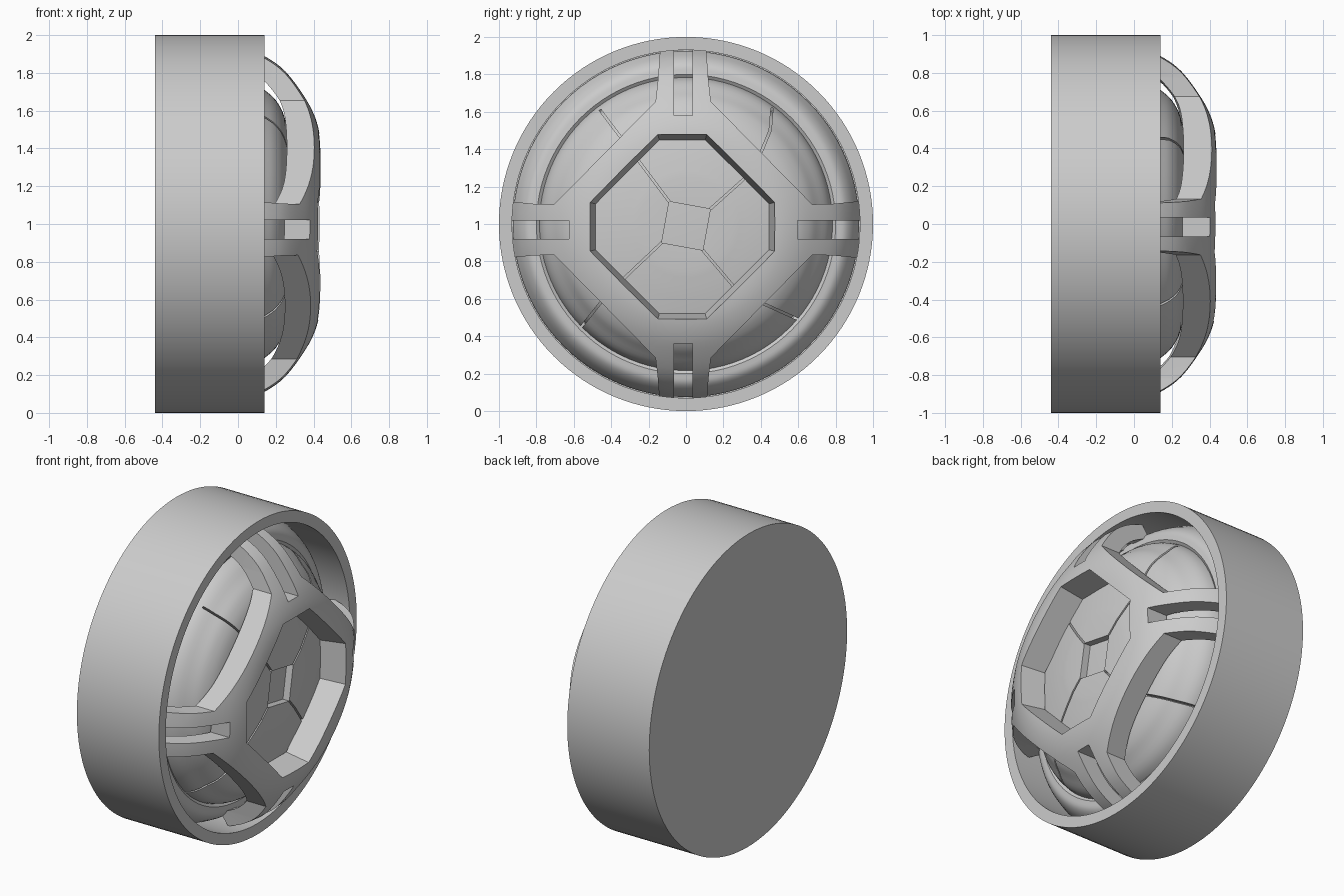
import bpy
import bmesh
import math
from mathutils import Vector

cube = bpy.data.objects.get("Cube")
if cube:
    bpy.data.objects.remove(cube, do_unlink=True)

GREY = (0.6, 0.6, 0.6, 1)
grey = bpy.data.materials.new("plain_grey")
grey.use_nodes = True
grey.diffuse_color = GREY
grey.node_tree.nodes["Principled BSDF"].inputs["Base Color"].default_value = GREY

CENTRE = Vector((0, 0, 1))


def add_object(name, bm):
    bmesh.ops.recalc_face_normals(bm, faces=bm.faces)
    mesh = bpy.data.meshes.new(name)
    bm.to_mesh(mesh)
    bm.free()
    mesh.materials.append(grey)
    ob = bpy.data.objects.new(name, mesh)
    bpy.context.collection.objects.link(ob)
    return ob


def smooth(points, steps=4):
    """Catmull-Rom curve through a few points."""
    pts = [Vector(p) for p in points]
    pts = [2 * pts[0] - pts[1]] + pts + [2 * pts[-1] - pts[-2]]
    out = []
    for a, b, c, d in zip(pts, pts[1:], pts[2:], pts[3:]):
        for i in range(steps):
            t = i / steps
            out.append(0.5 * (2 * b + (c - a) * t + (2 * a - 5 * b + 4 * c - d) * t**2
                              + (3 * b - a - 3 * c + d) * t**3))
    return out + [pts[-2]]


def revolve(name, profile, segments=96):
    """Turn an (x, radius) outline about the x axis."""
    bm = bmesh.new()
    verts = [bm.verts.new((x, 0, 1 + r)) for x, r in profile]
    edges = [bm.edges.new(pair) for pair in zip(verts, verts[1:])]
    if profile[0][1] > 0:
        edges.append(bm.edges.new((verts[-1], verts[0])))
    bmesh.ops.spin(bm, geom=verts + edges, cent=CENTRE, axis=(1, 0, 0),
                   angle=math.tau, steps=segments, use_duplicate=False)
    bmesh.ops.remove_doubles(bm, verts=bm.verts, dist=0.0001)
    return add_object(name, bm)


def prism(outline, x0, x1, offset=(0, 0), inner_scale=1):
    """Cutter: a (y, z) outline extruded along x."""
    bm = bmesh.new()
    rings = []
    for x, s in ((x0, inner_scale), (x1, 1)):
        rings.append([bm.verts.new((x, offset[0] + s * y, 1 + offset[1] + s * z))
                      for y, z in outline])
    bm.faces.new(rings[0])
    bm.faces.new(rings[1])
    n = len(outline)
    for i in range(n):
        j = (i + 1) % n
        bm.faces.new((rings[0][i], rings[0][j], rings[1][j], rings[1][i]))
    ob = add_object("cutter", bm)
    ob.hide_render = True
    return ob


def cut(target, cutters):
    bpy.context.view_layer.objects.active = target
    for cutter in cutters:
        mod = target.modifiers.new("cut", 'BOOLEAN')
        mod.operation = 'DIFFERENCE'
        mod.solver = 'EXACT'
        mod.object = cutter
        bpy.ops.object.modifier_apply(modifier=mod.name)
        bpy.data.objects.remove(cutter, do_unlink=True)


def strip(path, width):
    """Outline of a thin band along a path."""
    pts = [Vector(p) for p in path]
    left, right = [], []
    for i, p in enumerate(pts):
        d = (pts[min(i + 1, len(pts) - 1)] - pts[max(i - 1, 0)]).normalized()
        side = Vector((-d.y, d.x)) * width / 2
        left.append(p + side)
        right.append(p - side)
    return left + right[::-1]


# Drum-shaped rim with a closed back
rim = revolve("rim", [(-0.44, 0), (-0.44, 1), (0.14, 1), (0.14, 0.93),
                      (-0.12, 0.93), (-0.12, 0)], 128)

# Rounded ring between rim and dome
ring = revolve("inner_ring", [(-0.13, 0.76), (0.0, 0.76)]
               + smooth([(0.03, 0.8), (0.02, 0.85), (-0.02, 0.89), (-0.09, 0.925)])
               + [(-0.13, 0.925)])

# Dome skin over a slightly smaller core
skin_curve = smooth([(0.3, 0.25), (0.28, 0.4), (0.245, 0.57), (0.2, 0.655),
                     (0.14, 0.71), (0.05, 0.775), (-0.11, 0.8)])
outer = [(0.3, 0)] + [tuple(p) for p in skin_curve]
inner = [(x - 0.045, r * 0.96) for x, r in outer]
dome = revolve("dome_panels", outer + inner[::-1])
core = revolve("dome_core", [(x - 0.001, r * 0.999) for x, r in inner] + [(-0.16, 0)])

# Square recess and the four seams leading out from its corners
seams = [
    [(0.13, 0.08), (0.32, 0.25), (0.4, 0.38), (0.45, 0.5), (0.46, 0.62)],
    [(-0.09, 0.12), (-0.24, 0.32), (-0.46, 0.61)],
    [(-0.13, -0.1), (-0.31, -0.27), (-0.44, -0.4), (-0.56, -0.55)],
    [(0.09, -0.14), (0.26, -0.34), (0.4, -0.42), (0.6, -0.51)],
]
cut(dome, [prism([s[0] for s in seams], 0.2, 0.5)]
    + [prism(strip(s, 0.012), -0.05, 0.5) for s in seams])

# Domed cage shell
shell_out = smooth([(0.44, 0.3), (0.435, 0.45), (0.41, 0.56), (0.355, 0.67),
                    (0.25, 0.81), (0.14, 0.89), (0.03, 0.935)])
shell_in = smooth([(-0.02, 0.86), (0.1, 0.8), (0.17, 0.74), (0.235, 0.65),
                   (0.26, 0.57), (0.27, 0.48), (0.27, 0.3)])
cage = revolve("cage", [(0.44, 0)] + shell_out + shell_in + [(0.27, 0)])

# Openings: octagon in the middle, four corners, a slot in each arm
SHIFT = (-0.015, -0.03)
half, side = 0.5, 0.132
octagon = [(side, half), (half, side), (half, -side), (side, -half),
           (-side, -half), (-half, -side), (-half, side), (-side, half)]
cutters = [prism(octagon, 0.2, 0.46, (-0.02, -0.015), 0.9)]
corner = [(0.125, 1.3), (0.125, 0.94), (0.135, 0.8), (0.148, 0.685),
          (0.69, 0.135), (0.8, 0.138), (0.92, 0.15), (1.3, 0.15), (1.3, 1.3)]
for sy in (1, -1):
    for sz in (1, -1):
        cutters.append(prism([(sy * y, sz * z) for y, z in corner], -0.3, 0.6, SHIFT))
slot = [(-0.05, 0.61), (0.05, 0.61), (0.05, 1.2), (-0.05, 1.2)]
for k in range(4):
    c, s = round(math.cos(k * math.pi / 2)), round(math.sin(k * math.pi / 2))
    cutters.append(prism([(c * y - s * z, s * y + c * z) for y, z in slot],
                         -0.3, 0.6, SHIFT))
cut(cage, cutters)

# Smooth shading with crisp edges
for ob in (rim, ring, dome, core, cage):
    bpy.ops.object.select_all(action='DESELECT')
    ob.select_set(True)
    bpy.context.view_layer.objects.active = ob
    bpy.ops.object.shade_smooth_by_angle(angle=math.radians(30))
